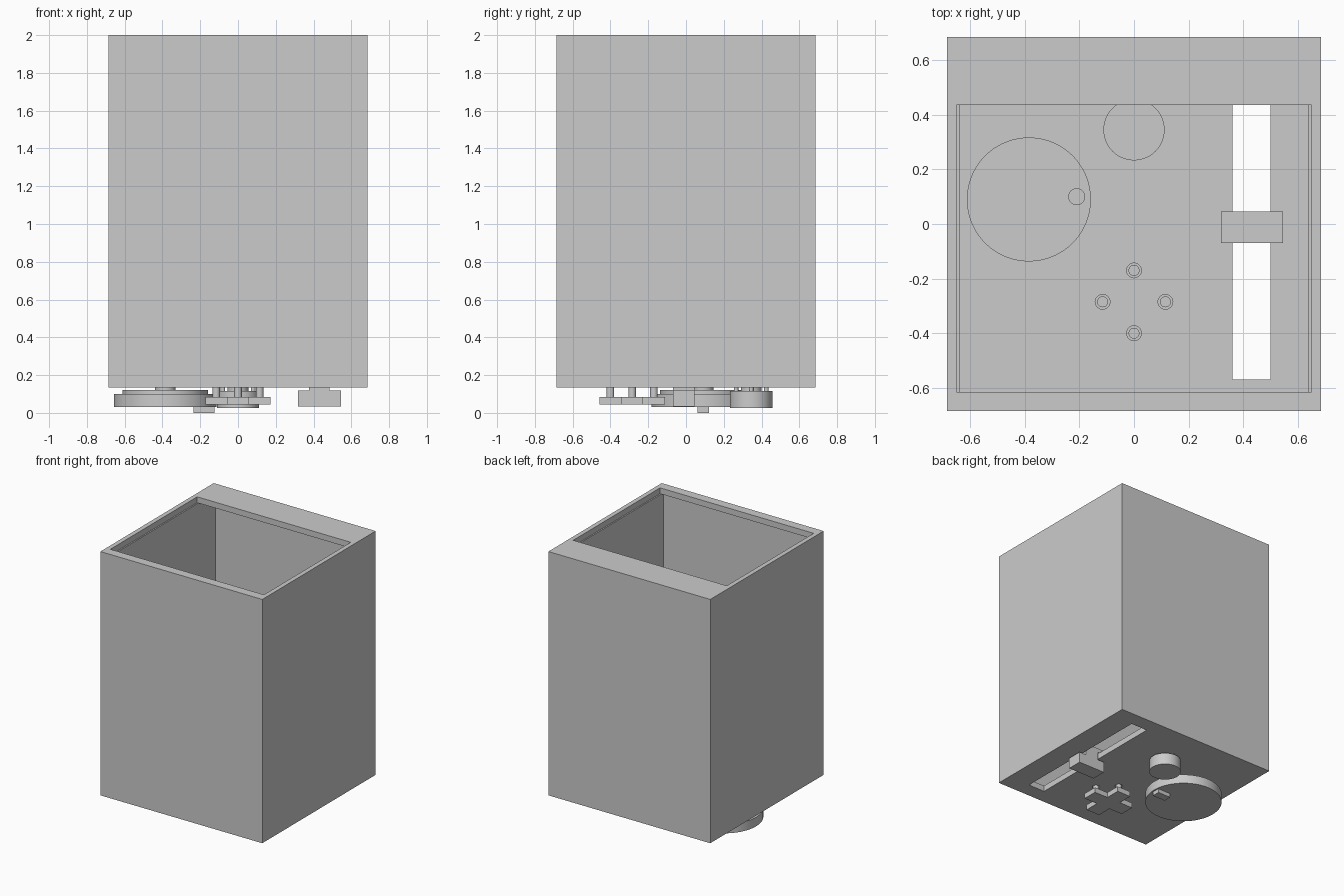
import bpy
import math

cube = bpy.data.objects.get("Cube")
if cube:
    bpy.data.objects.remove(cube, do_unlink=True)

grey = bpy.data.materials.new("plain_grey")
grey.use_nodes = True
colour = (0.6, 0.6, 0.6, 1)
grey.diffuse_color = colour
grey.node_tree.nodes["Principled BSDF"].inputs["Base Color"].default_value = colour

HALF, INNER = 0.685, 0.64
BASE, TOP = 0.135, 2.0
FLOOR, LID = 0.18, 1.955


def finish(obj, name):
    obj.name = name
    obj.data.materials.clear()
    obj.data.materials.append(grey)
    return obj


def box(name, x, y, z):
    """Box from (low, high) pairs."""
    spans = (x, y, z)
    bpy.ops.mesh.primitive_cube_add(size=1, location=[sum(s) / 2 for s in spans])
    obj = bpy.context.object
    obj.scale = [s[1] - s[0] for s in spans]
    bpy.ops.object.transform_apply(location=False, rotation=False, scale=True)
    return finish(obj, name)


def disc(name, centre, radius, z, sides=64):
    """Upright cylinder between two heights."""
    bpy.ops.mesh.primitive_cylinder_add(
        vertices=sides, radius=radius, depth=z[1] - z[0],
        location=(centre[0], centre[1], sum(z) / 2))
    obj = finish(bpy.context.object, name)
    bpy.ops.object.shade_smooth_by_angle(angle=math.radians(35))
    return obj


def boolean(target, other, operation="DIFFERENCE"):
    """Apply a boolean and delete the helper."""
    other.hide_render = True
    mod = target.modifiers.new("cut", "BOOLEAN")
    mod.operation, mod.solver, mod.object = operation, "EXACT", other
    bpy.context.view_layer.objects.active = target
    bpy.ops.object.modifier_apply(modifier=mod.name)
    bpy.data.objects.remove(other, do_unlink=True)


# Hollow case with an overhanging top and a slotted floor
pad = (0, -0.285)
rods = [(pad[0] + 0.115 * dx, pad[1] + 0.115 * dy)
        for dx, dy in ((1, 0), (-1, 0), (0, 1), (0, -1))]
case = box("case", (-HALF, HALF), (-HALF, HALF), (BASE, TOP))
boolean(case, box("cavity", (-INNER, INNER), (-INNER, INNER), (FLOOR, LID)))
boolean(case, box("opening", (-0.65, 0.65), (-0.615, 0.435), (LID, TOP + 0.1)))
boolean(case, box("slot", (0.36, 0.5), (-0.57, 0.57), (0, FLOOR + 0.1)))
for rod in rods:
    boolean(case, disc("rod_hole", rod, 0.027, (0, FLOOR + 0.1), 32))

# Large wheel with its shaft, retainer and finger grip
wheel = (-0.385, 0.09)
disc("wheel", wheel, 0.272, (0.03, 0.1), 96)
disc("wheel_step", wheel, 0.227, (0.1, 0.122), 96)
disc("wheel_shaft", wheel, 0.055, (0.12, FLOOR))
disc("wheel_retainer", wheel, 0.227, (FLOOR, FLOOR + 0.025), 96)
disc("wheel_pin", (-0.21, 0.1), 0.031, (FLOOR, FLOOR + 0.035), 32)
box("wheel_grip", (-0.235, -0.125), (0.06, 0.122), (0, 0.032))

# Small knob
knob = (0, 0.345)
disc("knob", knob, 0.112, (0.025, 0.115))
disc("knob_shaft", knob, 0.055, (0.11, FLOOR))
disc("knob_retainer", knob, 0.112, (FLOOR, FLOOR + 0.025))
for i in range(4):
    angle = i * math.pi / 2
    spot = (knob[0] + 0.08 * math.cos(angle), knob[1] + 0.08 * math.sin(angle))
    disc("knob_pin", spot, 0.012, (0.11, BASE + 0.01), 16)

# Cross pad on four rods
REACH, ARM = 0.173, 0.058
cross = box("cross_pad", (-REACH, REACH), (pad[1] - ARM, pad[1] + ARM), (0.045, 0.085))
boolean(cross, box("cross_arm", (-ARM, ARM), (pad[1] - REACH, pad[1] + REACH),
                   (0.045, 0.085)), "UNION")
for rod in rods:
    disc("pad_rod", rod, 0.02, (0.08, FLOOR), 32)

# Slider: grip below, stem through the slot, plate inside
box("slider_grip", (0.318, 0.545), (-0.07, 0.045), (0.035, 0.118))
box("slider_stem", (0.375, 0.485), (-0.07, 0.045), (0.115, FLOOR + 0.01))
box("slider_plate", (0.318, 0.545), (-0.07, 0.045), (FLOOR, FLOOR + 0.03))
